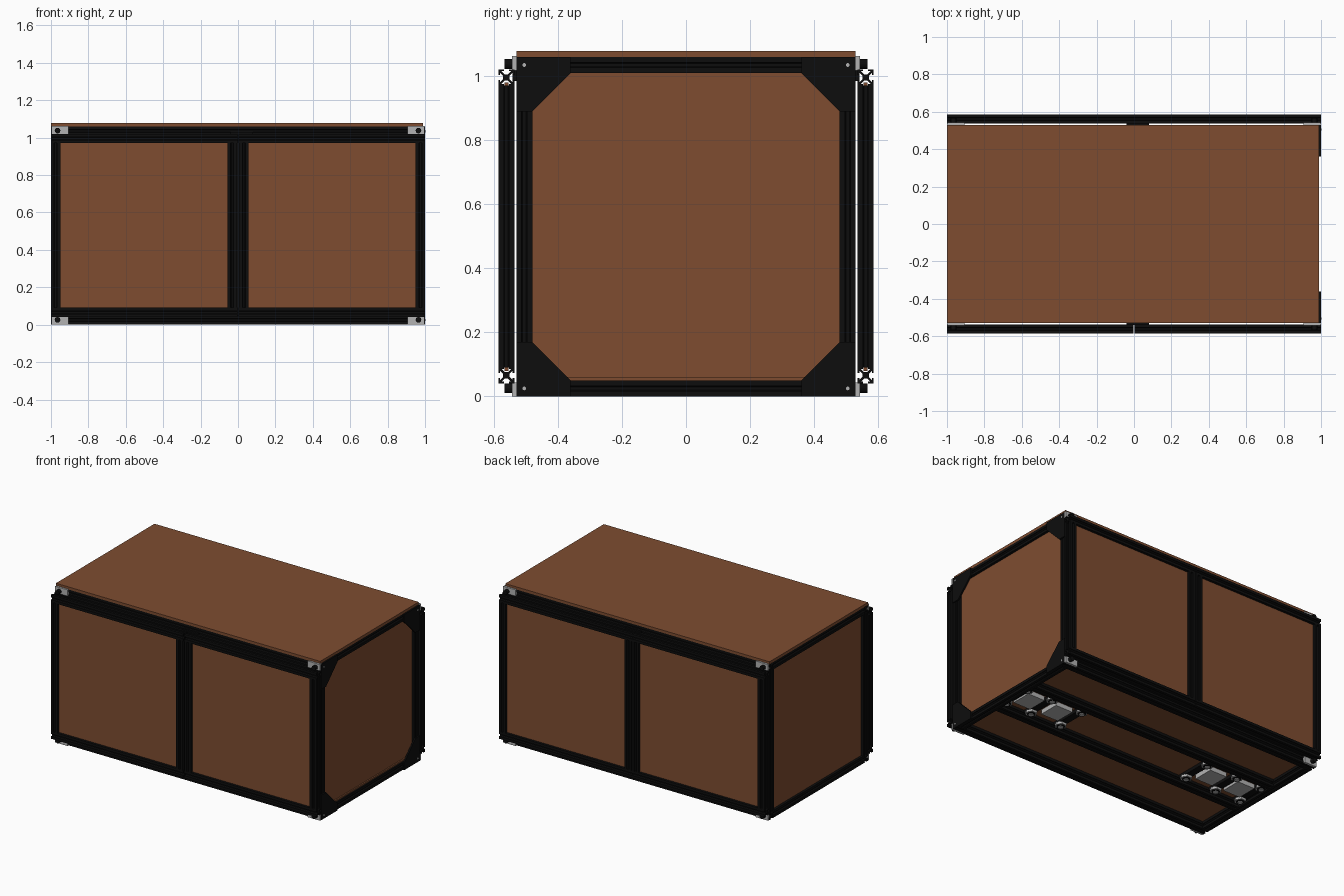
import bpy, bmesh, math
from mathutils import Matrix, Vector

if "Cube" in bpy.data.objects:
    bpy.data.objects.remove(bpy.data.objects["Cube"])


def material(name, rgb):
    m = bpy.data.materials.new(name)
    m.diffuse_color = (*rgb, 1)
    m.use_nodes = True
    m.node_tree.nodes["Principled BSDF"].inputs["Base Color"].default_value = m.diffuse_color
    return m


BLACK = material("black anodised", (0.004, 0.004, 0.004))
BROWN = material("brown board", (0.21, 0.073, 0.03))
SILVER = material("silver metal", (0.45, 0.45, 0.45))


def finish(name, bm, mat):
    bmesh.ops.recalc_face_normals(bm, faces=bm.faces)
    me = bpy.data.meshes.new(name)
    bm.to_mesh(me)
    bm.free()
    me.materials.append(mat)
    ob = bpy.data.objects.new(name, me)
    bpy.context.collection.objects.link(ob)
    return ob


def box(name, x0, x1, y0, y1, z0, z1, mat):
    bm = bmesh.new()
    c = Vector(((x0 + x1) / 2, (y0 + y1) / 2, (z0 + z1) / 2))
    s = Matrix.Diagonal((abs(x1 - x0), abs(y1 - y0), abs(z1 - z0), 1))
    bmesh.ops.create_cube(bm, size=1, matrix=Matrix.Translation(c) @ s)
    return finish(name, bm, mat)


def to_axis(axis):
    # cyclic swap that sends local z to the wanted axis
    return {'z': lambda u, v, w: (u, v, w),
            'x': lambda u, v, w: (w, u, v),
            'y': lambda u, v, w: (v, w, u)}[axis]


def prism(name, pts, axis, a, b, mat):
    f = to_axis(axis)
    bm = bmesh.new()
    lo = [bm.verts.new(f(u, v, a)) for u, v in pts]
    hi = [bm.verts.new(f(u, v, b)) for u, v in pts]
    bm.faces.new(lo)
    bm.faces.new(hi)
    n = len(pts)
    for i in range(n):
        bm.faces.new((lo[i], lo[(i + 1) % n], hi[(i + 1) % n], hi[i]))
    return finish(name, bm, mat)


def disc(name, axis, u, v, r, a, b, mat, n=20):
    pts = [(u + r * math.cos(2 * math.pi * i / n), v + r * math.sin(2 * math.pi * i / n)) for i in range(n)]
    return prism(name, pts, axis, a, b, mat)


# slotted aluminium cross-section, one quarter repeated four times
H = 0.025
SIDE = [(H, -H), (H, -.008), (H - .005, -.008), (H - .005, -.015),
        (.01, -.005), (.01, .005), (H - .005, .015), (H - .005, .008), (H, .008)]
PROFILE = []
for k in range(4):
    for p, q in SIDE:
        for _ in range(k):
            p, q = -q, p
        PROFILE.append((p, q))


def beam(name, axis, u, v, a, b):
    return prism(name, [(u + p, v + q) for p, q in PROFILE], axis, a, b, BLACK)


# inner frame: long rails, cross rails, corner and middle posts
for sy in (-1, 1):
    for z in (.025, 1.035):
        beam("frame_long_rail", 'x', sy * .505, z, -1, .99)
    for x in (-.975, 0, .965):
        beam("frame_post", 'z', x, sy * .505, .05, 1.01)
for x in (-.975, .965):
    for z in (.025, 1.035):
        beam("frame_cross_rail", 'y', z, x, -.48, .48)

# brown boards: top, floor and sides
box("top_board", -1, .99, -.53, .53, 1.06, 1.078, BROWN)
box("floor_board", -.98, .98, -.5, .5, .05, .06, BROWN)
for x in (-.975, .965):
    box("side_board", x - .006, x + .006, -.49, .49, .04, 1.02, BROWN)

# corner gusset plates on the right side
for sy in (-1, 1):
    for up in (True, False):
        pts = [(.53, 1.06), (.36, 1.06), (.36, 1.01), (.48, .89), (.53, .89)]
        pts = [(sy * y, z if up else 1.06 - z) for y, z in pts]
        prism("gusset_plate", pts, 'x', .99, 1.0, BLACK)
        disc("gusset_bolt", 'x', sy * .505, 1.035 if up else .025, .006, .995, 1.002, SILVER, 12)

# four hinged doors: slotted frame with a board inside
for sy in (-1, 1):
    y = sy * .561
    gap = .004 if sy < 0 else .001
    for sx in (-1, 1):
        ends = sorted((sx * gap, sx * 1.0))
        for z in (.066, .996):
            beam("door_rail", 'x', y, z, *ends)
        for x in (sx * .975, sx * (gap + .027)):
            beam("door_stile", 'z', x, y, .091, .971)
        xs = sorted((sx * .04, sx * .965))
        box("door_board", *xs, y - .006, y + .006, .08, .98, BROWN)
        # hinge plates and knobs at the corners
        for zl, zh, zb in ((1.018, 1.063, 1.038), (0, .044, .026)):
            px = sorted((sx * .905, sx * .998))
            py = sorted((sy * .528, sy * .543))
            box("hinge_plate", *px, *py, zl, zh, SILVER)
            ky = sorted((sy * .543, sy * .566))
            disc("hinge_knob", 'y', zb, sx * .965, .015, *ky, BLACK)
    # latch plate over the door split
    ly = sorted((sy * .528, sy * .541))
    box("latch_plate", -.04, .08, *ly, .985, 1.03, BLACK)

# underside: two long bars with cross members, mounting plates and feet
for sy in (-1, 1):
    beam("base_bar", 'x', sy * .165, .025, -.95, .94)
for sx in (-1, 1):
    for x in (.5, .735, .93):
        box("base_cross_bar", sx * x - .025, sx * x + .025, -.14, .14, .028, .05, BLACK)
        for sy in (-1, 1):
            disc("foot_nut", 'z', sx * x, sy * .1, .038, .014, .03, SILVER, 6)
            disc("foot_ring", 'z', sx * x, sy * .1, .026, .010, .02, BLACK, 16)
            disc("foot_centre", 'z', sx * x, sy * .1, .016, .006, .02, SILVER, 16)
    for x in (.615, .835):
        box("mounting_plate", sx * x - .065, sx * x + .065, -.07, .07, .02, .05, SILVER)
